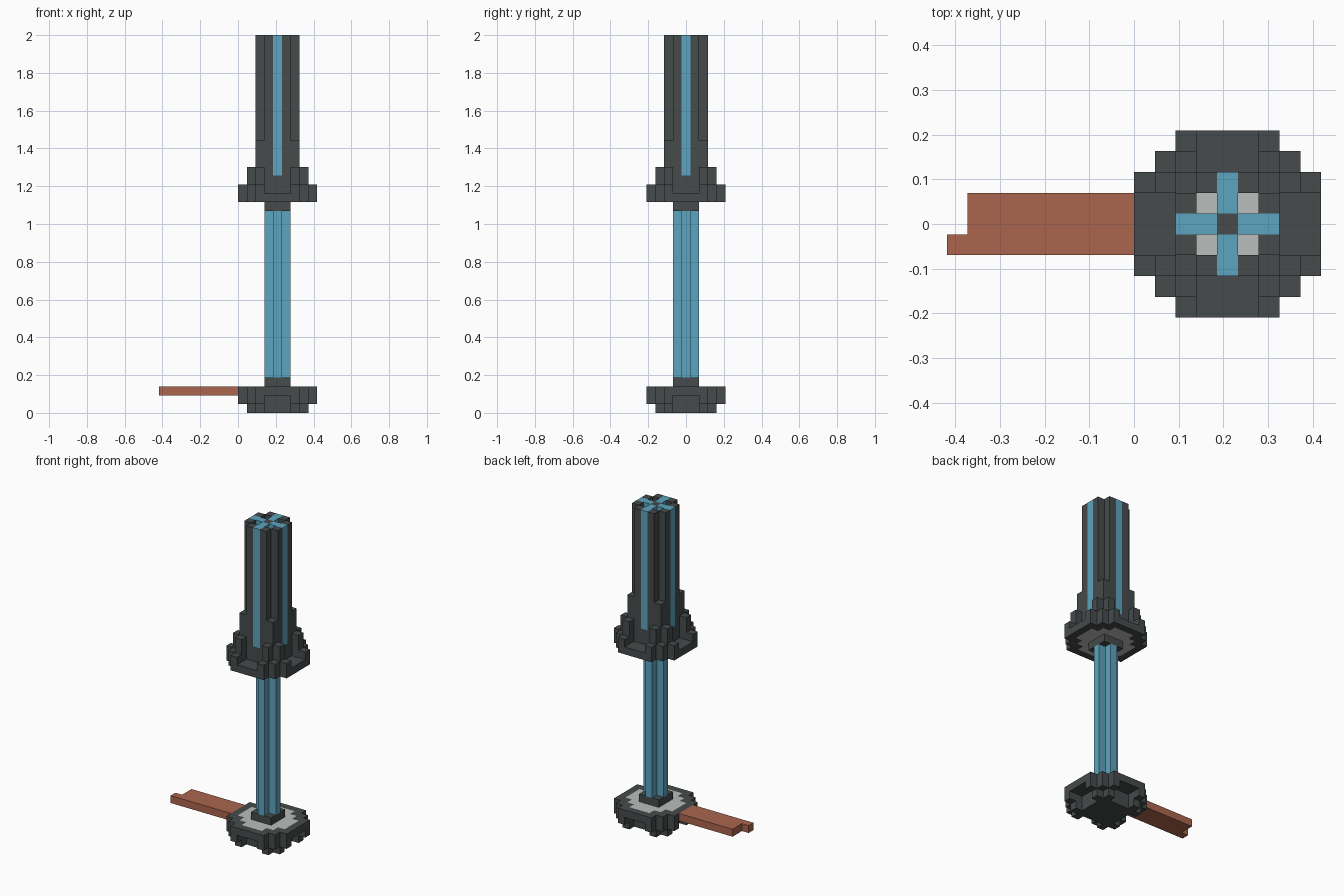
import bpy, bmesh

U = 2 / 43          # size of one block
CX = 4.5            # tower axis, in blocks

if "Cube" in bpy.data.objects:
    bpy.data.objects.remove(bpy.data.objects["Cube"])


def material(name, rgb):
    m = bpy.data.materials.new(name)
    m.use_nodes = True
    m.diffuse_color = (*rgb, 1)
    m.node_tree.nodes["Principled BSDF"].inputs["Base Color"].default_value = (*rgb, 1)
    return m


DARK = material("dark grey", (0.061, 0.070, 0.071))
BLUE = material("blue", (0.109, 0.376, 0.525))
PALE = material("pale grey", (0.497, 0.515, 0.503))
RUST = material("rust", (0.407, 0.130, 0.076))


def slab(bm, cells, z0, z1):
    """Extrude a set of grid cells, with walls only on its outline."""
    def face(*pts):
        bm.faces.new([bm.verts.new((x * U, y * U, z * U)) for x, y, z in pts])

    for i, j in cells:
        x0, x1, y0, y1 = i - .5 + CX, i + .5 + CX, j - .5, j + .5
        ring = [(x0, y0), (x1, y0), (x1, y1), (x0, y1)]
        face(*[(x, y, z1) for x, y in ring])
        face(*[(x, y, z0) for x, y in reversed(ring)])
        for k, (di, dj) in enumerate([(0, -1), (1, 0), (0, 1), (-1, 0)]):
            if (i + di, j + dj) not in cells:
                p, q = ring[k], ring[(k + 1) % 4]
                face((*p, z0), (*q, z0), (*q, z1), (*p, z1))


def build(name, mat, layers):
    bm = bmesh.new()
    for cells, z0, z1 in layers:
        part = bmesh.new()
        slab(part, cells, z0, z1)
        bmesh.ops.remove_doubles(part, verts=part.verts, dist=U / 100)
        bmesh.ops.dissolve_limit(part, angle_limit=0.01, verts=part.verts, edges=part.edges)
        tmp = bpy.data.meshes.new("tmp")
        part.to_mesh(tmp)
        part.free()
        bm.from_mesh(tmp)
        bpy.data.meshes.remove(tmp)
    me = bpy.data.meshes.new(name)
    bm.to_mesh(me)
    bm.free()
    me.materials.append(mat)
    ob = bpy.data.objects.new(name, me)
    bpy.context.collection.objects.link(ob)


def plan(rule):
    """Cells around the axis whose larger and smaller offsets pass a rule."""
    r = range(-4, 5)
    return {(i, j) for i in r for j in r
            if rule(max(abs(i), abs(j)), min(abs(i), abs(j)))}


# Footprints
octagon = plan(lambda hi, lo: hi + lo <= 6)
plate = plan(lambda hi, lo: hi <= 3 and hi + lo <= 4)
notch = plan(lambda hi, lo: hi >= 3 and lo <= 1)
shafts = plan(lambda hi, lo: hi == 1 and lo == 1)
core = plan(lambda hi, lo: hi <= 2)
posts = plan(lambda hi, lo: hi == 3 and lo == 2)
block = plan(lambda hi, lo: hi <= 1)
cross = plan(lambda hi, lo: hi + lo <= 1)
strips = plan(lambda hi, lo: lo == 0 and 1 <= hi <= 2)
corners = plan(lambda hi, lo: hi == 2 and lo == 2)
rim = octagon - plate

# Base with feet and inlaid floor
build("base", DARK, [(core | posts, 0, 1), (octagon - notch, 1, 2),
                     (octagon, 2, 2.8), (rim, 2.8, 3)])
build("base_floor", PALE, [(plate, 2.8, 3)])
build("lower_socket", DARK, [(block, 3, 4)])

# Glowing column
build("column", BLUE, [(cross, 4, 23)])

# Crown ring with corner posts
build("upper_socket", DARK, [(block, 23, 24)])
build("crown_floor", PALE, [(plate, 24, 24.2)])
build("crown", DARK, [(rim, 24, 24.2), (octagon - shafts, 24.2, 25),
                      (octagon - notch - shafts, 25, 26),
                      ((core | posts) - shafts, 26, 27),
                      ((core | posts) - shafts - strips, 27, 28)])

# Tower shell and light strips
shell = core - shafts - strips
build("tower", DARK, [(shell, 28, 31), (shell - corners, 31, 43)])
build("light_strips", BLUE, [(strips, 27, 43)])

# Side arm with a short tip
arm = {(i - CX + .5, j) for i in range(-8, 0) for j in (-1, 0, 1)}
arm.add((-9 - CX + .5, -1))
build("side_arm", RUST, [(arm, 2, 3)])
